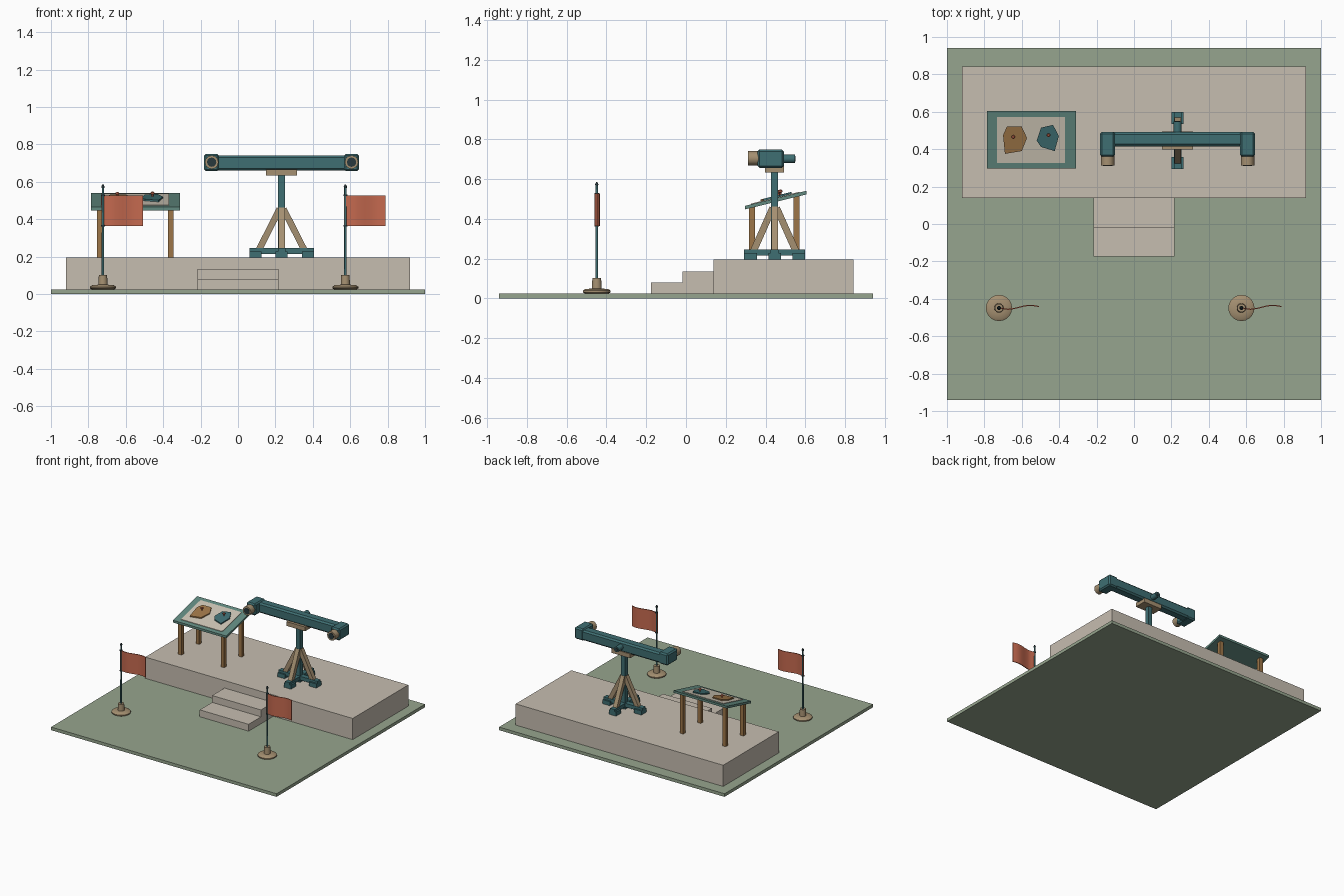
import bpy, bmesh, math
from mathutils import Vector

cube = bpy.data.objects.get("Cube")
if cube:
    bpy.data.objects.remove(cube)


def material(name, *rgb):
    lin = [((c / 255 + 0.055) / 1.055) ** 2.4 for c in rgb] + [1]
    m = bpy.data.materials.new(name)
    m.use_nodes = True
    m.diffuse_color = lin
    m.node_tree.nodes["Principled BSDF"].inputs["Base Color"].default_value = lin
    return m


GRASS = material("sage ground", 150, 165, 142)
STONE = material("warm stone", 198, 189, 176)
TEAL = material("deep teal", 62, 110, 114)
RIM = material("soft teal", 98, 138, 128)
TAN = material("tan wood", 165, 144, 113)
BROWN = material("brown wood", 158, 118, 72)
RED = material("brick red", 196, 105, 79)
PAPER = material("map paper", 206, 198, 182)
GLASS = material("dark glass", 40, 56, 60)


def make(name, bm, mat, bevel=0, smooth=False):
    bmesh.ops.recalc_face_normals(bm, faces=bm.faces)
    if bevel:
        bmesh.ops.bevel(bm, geom=bm.edges[:], offset=bevel, segments=1, affect='EDGES')
    me = bpy.data.meshes.new(name)
    bm.to_mesh(me)
    bm.free()
    me.materials.append(mat)
    ob = bpy.data.objects.new(name, me)
    bpy.context.collection.objects.link(ob)
    if smooth:
        bpy.ops.object.select_all(action='DESELECT')
        ob.select_set(True)
        bpy.context.view_layer.objects.active = ob
        bpy.ops.object.shade_smooth_by_angle(angle=math.radians(40))
    return ob


def box(name, mat, x0, x1, y0, y1, z0, z1, bevel=0):
    bm = bmesh.new()
    bmesh.ops.create_cube(bm, size=1)
    for v in bm.verts:
        v.co = ((x0 + x1) / 2 + v.co.x * (x1 - x0), (y0 + y1) / 2 + v.co.y * (y1 - y0),
                (z0 + z1) / 2 + v.co.z * (z1 - z0))
    return make(name, bm, mat, bevel)


def beam(name, mat, a, b, width, sides=4, turn=math.pi / 4, taper=1, smooth=False):
    """Straight bar from a to b with a regular cross-section."""
    a, b = Vector(a), Vector(b)
    r = width / 2 / math.cos(math.pi / sides)
    bm = bmesh.new()
    bmesh.ops.create_cone(bm, cap_ends=True, segments=sides, radius1=r, radius2=r * taper,
                          depth=(b - a).length)
    spin = (b - a).to_track_quat('Z', 'Y').to_matrix()
    for v in bm.verts:
        p = v.co.copy()
        p.x, p.y = (p.x * math.cos(turn) - p.y * math.sin(turn),
                    p.x * math.sin(turn) + p.y * math.cos(turn))
        v.co = spin @ p + (a + b) / 2
    return make(name, bm, mat, smooth=smooth)


def lathe(name, mat, x, y, profile, steps=20):
    bm = bmesh.new()
    rings = [[bm.verts.new((x + r * math.cos(t * math.tau / steps),
                            y + r * math.sin(t * math.tau / steps), z))
              for t in range(steps)] for r, z in profile]
    for lo, hi in zip(rings, rings[1:]):
        for i in range(steps):
            j = (i + 1) % steps
            bm.faces.new((lo[i], lo[j], hi[j], hi[i]))
    bm.faces.new(rings[0])
    bm.faces.new(rings[-1])
    return make(name, bm, mat, smooth=True)


# Ground, platform and steps
box("ground", GRASS, -1, 1, -0.94, 0.94, 0, 0.025)
box("platform", STONE, -0.92, 0.92, 0.139, 0.843, 0.025, 0.195)
box("lower_step", STONE, -0.217, 0.217, -0.175, -0.018, 0.025, 0.08)
box("upper_step", STONE, -0.217, 0.217, -0.018, 0.139, 0.025, 0.135)

# Optical instrument stand
CX, CY, DECK = 0.233, 0.446, 0.195
box("foot_beam_x", TEAL, CX - 0.172, CX + 0.172, CY - 0.02, CY + 0.02, 0.215, 0.245)
box("foot_beam_y", TEAL, CX - 0.02, CX + 0.02, CY - 0.153, CY + 0.153, 0.215, 0.245)
beam("stand_column", TEAL, (CX, CY, DECK), (CX, CY, 0.64), 0.036)
for i, (dx, dy) in enumerate(((1, 0), (-1, 0), (0, 1), (0, -1))):
    px, py = CX + dx * 0.14, CY + dy * 0.121
    box(f"foot_pad_{i}", TEAL, px - 0.032, px + 0.032, py - 0.032, py + 0.032, DECK, 0.228)
    beam(f"stand_brace_{i}", TAN, (CX + dx * 0.122, CY + dy * 0.108, 0.235),
         (CX + dx * 0.01, CY + dy * 0.01, 0.455), 0.034)
box("stand_head", TAN, CX - 0.083, CX + 0.083, CY - 0.048, CY + 0.048, 0.633, 0.667)

# Long sighting tube with two forward-facing ends
box("sight_tube", TEAL, CX - 0.36, CX + 0.36, 0.415, 0.491, 0.66, 0.742, 0.012)
for side, s in (("left", 1), ("right", -1)):
    x = CX + s * 0.374
    box(f"{side}_end_housing", TEAL, x - 0.04, x + 0.04, 0.36, 0.492, 0.657, 0.75, 0.01)
    beam(f"{side}_lens_barrel", TAN, (x, 0.365, 0.705), (x, 0.313, 0.705), 0.07, 12, 0, smooth=True)
    beam(f"{side}_lens", GLASS, (x, 0.32, 0.705), (x, 0.311, 0.705), 0.048, 12, 0)
beam("eyepiece", TEAL, (CX, 0.48, 0.702), (CX, 0.549, 0.702), 0.042, 12, 0, smooth=True)
beam("eyepiece_glass", GLASS, (CX, 0.545, 0.702), (CX, 0.551, 0.702), 0.026, 12, 0)


# Sloping map table
def slope(y):
    return 0.466 + 0.244 * (y - 0.297)


def slab(name, mat, outline, low, high):
    """Flat plate lying along the table slope."""
    bm = bmesh.new()
    base, top = ([bm.verts.new((x, y, slope(y) + h)) for x, y in outline] for h in (low, high))
    bm.faces.new(base)
    bm.faces.new(top)
    n = len(outline)
    for i in range(n):
        j = (i + 1) % n
        bm.faces.new((base[i], base[j], top[j], top[i]))
    return make(name, bm, mat)


def rect(x0, x1, y0, y1):
    return [(x0, y0), (x1, y0), (x1, y1), (x0, y1)]


slab("table_board", RIM, rect(-0.786, -0.311, 0.297, 0.605), -0.018, 0)
slab("map_sheet", PAPER, rect(-0.733, -0.369, 0.326, 0.572), -0.002, 0.004)
slab("brown_island", BROWN, [(-0.70, 0.475), (-0.68, 0.52), (-0.60, 0.52), (-0.572, 0.46),
                             (-0.60, 0.39), (-0.69, 0.375)], 0, 0.013)
slab("teal_island", TEAL, [(-0.52, 0.445), (-0.497, 0.515), (-0.433, 0.53), (-0.402, 0.47),
                           (-0.424, 0.39), (-0.497, 0.412)], 0, 0.013)
for name, x, y, mat in (("brown_island_marker", -0.645, 0.465, RED),
                        ("teal_island_marker", -0.457, 0.475, RED)):
    z = slope(y) + 0.01
    lathe(name, mat, x, y, [(0.005, z), (0.005, z + 0.012), (0.01, z + 0.016),
                            (0.01, z + 0.024), (0.005, z + 0.028)], 10)
for x in (-0.738, -0.36):
    for y in (0.333, 0.556):
        row = "front" if y < 0.4 else "back"
        beam(f"{row}_table_leg", BROWN, (x, y, DECK), (x, y, slope(y) - 0.012), 0.03)

# Signal flags
FY = -0.449
for side, x in (("left", 0.574), ("right", -0.722)):
    lathe(f"{side}_flag_base", TAN, x, FY,
          [(0.06, 0.025), (0.07, 0.031), (0.07, 0.039), (0.058, 0.047), (0.026, 0.05)])
    lathe(f"{side}_flag_socket", TAN, x, FY, [(0.025, 0.045), (0.022, 0.103)])
    lathe(f"{side}_flag_pole", TEAL, x, FY, [(0.007, 0.05), (0.006, 0.57)], 10)
    lathe(f"{side}_pole_tip", GLASS, x, FY, [(0.007, 0.567), (0.009, 0.573), (0.004, 0.585)], 10)
    bm = bmesh.new()
    columns = []
    for i in range(13):
        t = i / 12
        wave = FY - 0.010 * math.sin(t * math.tau * 0.95) * min(1, t * 3)
        if t > 0.3:
            wave += 0.004
        columns.append([bm.verts.new((x - 0.008 + 0.222 * t, wave + d, z))
                        for d, z in ((-0.003, 0.365), (-0.003, 0.527),
                                     (0.003, 0.527), (0.003, 0.365))])
    for a, b in zip(columns, columns[1:]):
        for k in range(4):
            m = (k + 1) % 4
            bm.faces.new((a[k], a[m], b[m], b[k]))
    bm.faces.new(columns[0])
    bm.faces.new(columns[-1])
    make(f"{side}_flag_cloth", bm, RED, smooth=True)
    for z in (0.362, 0.524):
        lathe(f"{side}_flag_ring", GLASS, x, FY, [(0.011, z), (0.011, z + 0.007)], 10)
